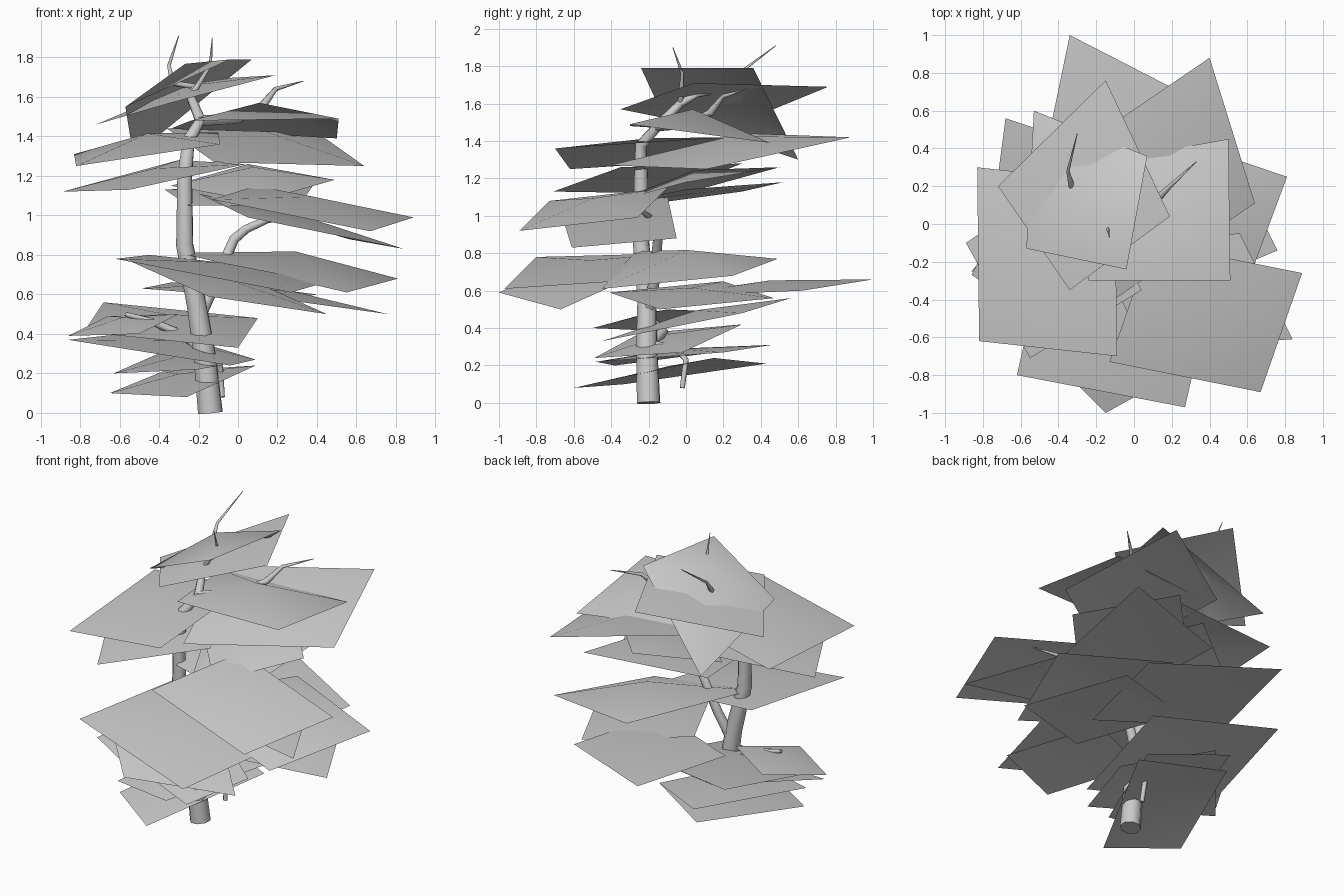
import bpy
import bmesh
from mathutils import Vector

default_cube = bpy.data.objects.get("Cube")
if default_cube is not None:
    bpy.data.objects.remove(default_cube, do_unlink=True)


def make_material(name, colour):
    material = bpy.data.materials.new(name)
    material.use_nodes = True
    material.diffuse_color = colour
    shader = material.node_tree.nodes["Principled BSDF"]
    shader.inputs["Base Color"].default_value = colour
    return material


plain_grey = make_material("plain grey", (.6, .6, .6, 1))


def leaf_card(name, first, second, third, fourth=None, lift=.04):
    """Four-cornered foliage sheet with a raised middle; a parallelogram by default."""
    first, second, third = Vector(first), Vector(second), Vector(third)
    fourth = Vector(fourth) if fourth else first + third - second
    centre = (first + second + third + fourth) / 4 + Vector((0, 0, lift))
    sheet = bmesh.new()
    corners = [sheet.verts.new(point) for point in (first, second, third, fourth)]
    middle = sheet.verts.new(centre)
    for index, corner in enumerate(corners):
        sheet.faces.new((corner, corners[(index + 1) % len(corners)], middle))
    # Every sheet faces upwards
    for face in sheet.faces:
        face.smooth = True
        face.normal_update()
        if face.normal.z < 0:
            face.normal_flip()
    mesh = bpy.data.meshes.new(name)
    sheet.to_mesh(mesh)
    sheet.free()
    mesh.materials.append(plain_grey)
    card = bpy.data.objects.new(name, mesh)
    bpy.context.collection.objects.link(card)


def branch(name, start_radius, end_radius, *points):
    """Round tapered limb swept along a path, converted to a mesh."""
    curve = bpy.data.curves.new(name, "CURVE")
    curve.dimensions = "3D"
    curve.bevel_depth = 1
    curve.bevel_resolution = 2
    curve.use_fill_caps = True
    path = curve.splines.new("POLY")
    path.points.add(len(points) - 1)
    for index, (target, point) in enumerate(zip(path.points, points)):
        blend = index / (len(points) - 1)
        target.co = (*point, 1)
        target.radius = start_radius + (end_radius - start_radius) * blend
    limb = bpy.data.objects.new(name, curve)
    bpy.context.collection.objects.link(limb)
    bpy.ops.object.select_all(action="DESELECT")
    bpy.context.view_layer.objects.active = limb
    limb.select_set(True)
    bpy.ops.object.convert(target="MESH")
    limb = bpy.context.object
    limb.data.materials.clear()
    limb.data.materials.append(plain_grey)
    bpy.ops.object.shade_smooth_by_angle(angle=1)


# Trunk and main limbs
branch("trunk", .066, .026,
       (-.14, -.2, 0), (-.17, -.21, .3), (-.21, -.21, .55), (-.27, -.24, .85),
       (-.27, -.24, 1.2), (-.25, -.24, 1.38), (-.19, -.15, 1.48))
branch("top_fork", .028, .012,
       (-.19, -.15, 1.48), (-.24, -.03, 1.6), (-.22, .06, 1.65), (-.33, .2, 1.67))
branch("right_limb", .035, .02,
       (-.19, -.2, .5), (-.12, -.17, .65), (-.02, -.15, .88),
       (.04, -.15, .93), (.15, -.18, .98))
branch("right_limb_end", .02, .004,
       (.15, -.18, .98), (.4, -.24, 1.03), (.56, -.29, 1.05))
branch("back_limb", .028, .02, (-.19, -.15, 1.48), (0, 0, 1.49), (.12, .13, 1.55))
branch("low_back_limb", .02, .014,
       (-.17, -.2, .32), (-.12, -.05, .29), (-.09, 0, .23), (-.08, -.02, .08))
branch("low_left_limb", .035, .012,
       (-.17, -.21, .3), (-.25, -.12, .38), (-.43, -.2, .46), (-.57, -.2, .5))

# Thin twigs breaking through the crown
branch("crown_twig_back", .016, .002,
       (-.33, .2, 1.67), (-.35, .28, 1.76), (-.3, .48, 1.91))
branch("crown_twig_front", .016, .002,
       (-.24, -.03, 1.6), (-.14, -.02, 1.76), (-.13, -.07, 1.9))
branch("crown_twig_right", .022, .002,
       (.12, .13, 1.55), (.19, .2, 1.64), (.33, .33, 1.68))

# Lowest foliage
leaf_card("ground_leaf", (-.65, -.33, .1), (-.26, -.6, .08), (.09, .15, .24), (-.38, .43, .21))
leaf_card("ground_leaf_upper", (-.63, -.38, .2), (-.2, -.48, .22), (.06, .2, .27), (-.38, .46, .31))
leaf_card("low_leaf", (-.86, -.25, .37), (-.04, -.49, .24), (.09, -.02, .27), (-.4, .3, .42))
leaf_card("low_leaf_wide", (-.68, .56, .56), (.1, .3, .48), (0, -.45, .33), lift=.05)
leaf_card("low_leaf_small", (-.86, -.27, .39), (-.5, -.5, .4), (-.3, -.1, .5))

# Lower tier
leaf_card("lower_leaf_back", (-.34, 1, .66), (.4, .62, .6), (.25, -.1, .57))
leaf_card("lower_leaf_right", (.81, .25, .68), (.1, .49, .77), (-.3, -.27, .81),
          (.55, -.45, .61), lift=.1)
leaf_card("lower_leaf_outer", (.76, -.14, .5), (.45, .47, .56), (-.2, .2, .65))
leaf_card("lower_leaf_front", (.27, -.97, .61), (-.62, -.8, .78), (-.45, -.05, .8),
          (.44, -.22, .66), lift=.05)
leaf_card("lower_leaf_tip", (-.55, -.6, .77), (-.15, -1, .59), (.45, -.67, .5))

# Middle tier
leaf_card("middle_leaf_front", (.89, -.26, .99), (.67, -.89, .92), (-.13, -.73, 1.08), lift=.06)
leaf_card("middle_leaf_under", (.84, -.61, .83), (.56, -.05, .88), (-.2, -.1, 1.11),
          (.05, -.66, .99), lift=.05)
leaf_card("middle_leaf_inner", (.31, -.48, 1.05), (.4, .52, 1.18), (-.37, .3, 1.13),
          (-.25, -.3, 1.05))
leaf_card("middle_leaf_back", (.49, 0, 1.18), (.05, .5, 1.26), (-.34, .1, 1.15), lift=.08)
leaf_card("middle_leaf_left", (-.89, -.1, 1.12), (-.55, -.71, 1.13), (.04, -.35, 1.26),
          (-.3, .3, 1.28))

# Upper tier and crown
leaf_card("upper_leaf_left", (-.09, -.7, 1.36), (-.82, -.62, 1.25), (-.83, .3, 1.31), lift=.08)
leaf_card("upper_leaf_back", (.64, .11, 1.25), (.4, .88, 1.42), (-.36, .36, 1.44), lift=.08)
leaf_card("upper_leaf_right", (-.24, -.3, 1.48), (.51, -.3, 1.49), (.5, .45, 1.39),
          (-.34, .3, 1.44), lift=.12)
leaf_card("crown_leaf_low", (-.15, .76, 1.69), (.19, .04, 1.71), (-.34, -.35, 1.57),
          (-.72, .2, 1.46), lift=.05)
leaf_card("crown_leaf_high", (-.04, -.24, 1.79), (.07, .36, 1.79), (-.53, .6, 1.3),
          (-.57, -.13, 1.55), lift=.16)
